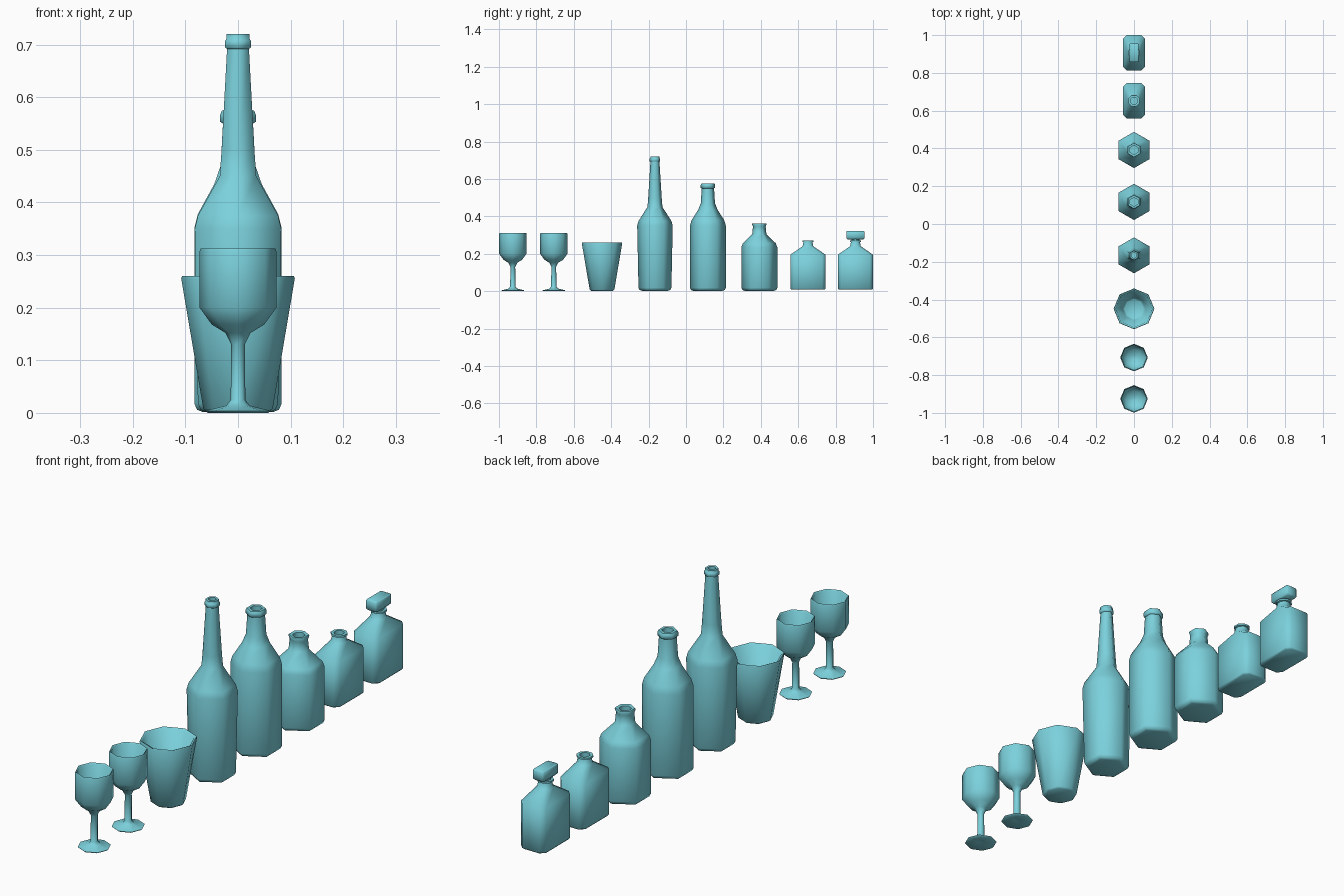
import bpy, bmesh, math

cube = bpy.data.objects.get("Cube")
if cube:
    bpy.data.objects.remove(cube)

glass = bpy.data.materials.new("teal glass")
glass.use_nodes = True
colour = (0.20, 0.64, 0.72, 1)
glass.diffuse_color = colour
glass.node_tree.nodes["Principled BSDF"].inputs["Base Color"].default_value = colour


def ring(radius, sides, turn=0.0):
    """Regular polygon; the first corner points along +y unless turned."""
    angles = [math.pi / 2 + turn + math.tau * i / sides for i in range(sides)]
    return [(radius * math.cos(a), radius * math.sin(a)) for a in angles]


def cut_rectangle(hx, hy, cut):
    """Rectangle with cut corners, matching the order of a turned octagon."""
    half = [(cut - hx, hy), (-hx, hy - cut), (-hx, cut - hy), (cut - hx, -hy)]
    return half + [(-x, -y) for x, y in half]


def loft(name, y, sections):
    """Skin a stack of (outline, height) sections and cap both ends."""
    bm = bmesh.new()
    rings = [[bm.verts.new((px, py, z)) for px, py in outline] for outline, z in sections]
    n = len(rings[0])
    for low, high in zip(rings, rings[1:]):
        for i in range(n):
            j = (i + 1) % n
            bm.faces.new((low[i], low[j], high[j], high[i]))
    bm.faces.new(rings[0][::-1])
    bm.faces.new(rings[-1])
    bmesh.ops.recalc_face_normals(bm, faces=bm.faces)
    mesh = bpy.data.meshes.new(name)
    bm.to_mesh(mesh)
    bm.free()
    mesh.materials.append(glass)
    obj = bpy.data.objects.new(name, mesh)
    obj.location.y = y
    bpy.context.collection.objects.link(obj)
    bpy.ops.object.select_all(action='DESELECT')
    obj.select_set(True)
    bpy.context.view_layer.objects.active = obj
    bpy.ops.object.shade_smooth_by_angle(angle=math.radians(63))
    return obj


def turned(name, y, sides, profile):
    return loft(name, y, [(ring(r, sides), z) for r, z in profile])


# Stemmed glasses: hollow foot, stem, bowl and inner wall
wine = [(0.012, 0.008), (0.058, 0.0), (0.062, 0.004), (0.022, 0.014), (0.014, 0.025),
        (0.013, 0.13), (0.024, 0.152), (0.05, 0.168), (0.073, 0.20), (0.073, 0.307),
        (0.071, 0.312), (0.066, 0.307), (0.066, 0.205), (0.045, 0.18), (0.012, 0.165)]
for label, y in (("front", -0.926), ("rear", -0.707)):
    turned(label + "_wine_glass", y, 8, wine)

# Tapered tumbler
turned("tumbler", -0.449, 8, [
    (0.058, 0.002), (0.066, 0.008), (0.108, 0.256), (0.106, 0.26),
    (0.097, 0.256), (0.06, 0.03), (0.05, 0.022)])

# Six-sided bottles, each with a bored neck
turned("tall_bottle", -0.166, 6, [
    (0.07, 0.002), (0.082, 0.006), (0.088, 0.018), (0.095, 0.35), (0.088, 0.375),
    (0.04, 0.45), (0.036, 0.50), (0.024, 0.692), (0.028, 0.694), (0.028, 0.708),
    (0.025, 0.711), (0.025, 0.72), (0.016, 0.72), (0.016, 0.64)])
turned("medium_bottle", 0.117, 6, [
    (0.078, 0.002), (0.09, 0.006), (0.096, 0.018), (0.096, 0.35), (0.088, 0.378),
    (0.052, 0.435), (0.038, 0.47), (0.033, 0.55), (0.039, 0.553), (0.039, 0.567),
    (0.035, 0.575), (0.023, 0.575), (0.023, 0.50)])
turned("short_bottle", 0.392, 6, [
    (0.078, 0.002), (0.09, 0.006), (0.096, 0.018), (0.096, 0.235), (0.088, 0.256),
    (0.038, 0.305), (0.034, 0.345), (0.039, 0.358), (0.037, 0.363),
    (0.024, 0.361), (0.024, 0.30)])

# Rectangular flasks with round necks
for name, y in (("open_flask", 0.652), ("decanter", 0.906)):
    sections = [(cut_rectangle(0.052, 0.088, 0.018), 0.008),
                (cut_rectangle(0.057, 0.094, 0.018), 0.014),
                (cut_rectangle(0.057, 0.094, 0.018), 0.195)]
    for r, z in ((0.031, 0.24), (0.026, 0.262), (0.032, 0.264), (0.032, 0.271),
                 (0.02, 0.271), (0.02, 0.22)):
        sections.append((ring(r, 8, math.pi / 8), z))
    loft(name, y, sections)

# Decanter stopper: peg and block top
turned("stopper_peg", 0.906, 8, [(0.019, 0.225), (0.022, 0.272), (0.022, 0.28)])
loft("stopper_top", 0.906, [
    (cut_rectangle(hx, hy, 0.004), z)
    for hx, hy, z in ((0.02, 0.042, 0.277), (0.025, 0.049, 0.284),
                      (0.025, 0.049, 0.317), (0.022, 0.046, 0.321))])
